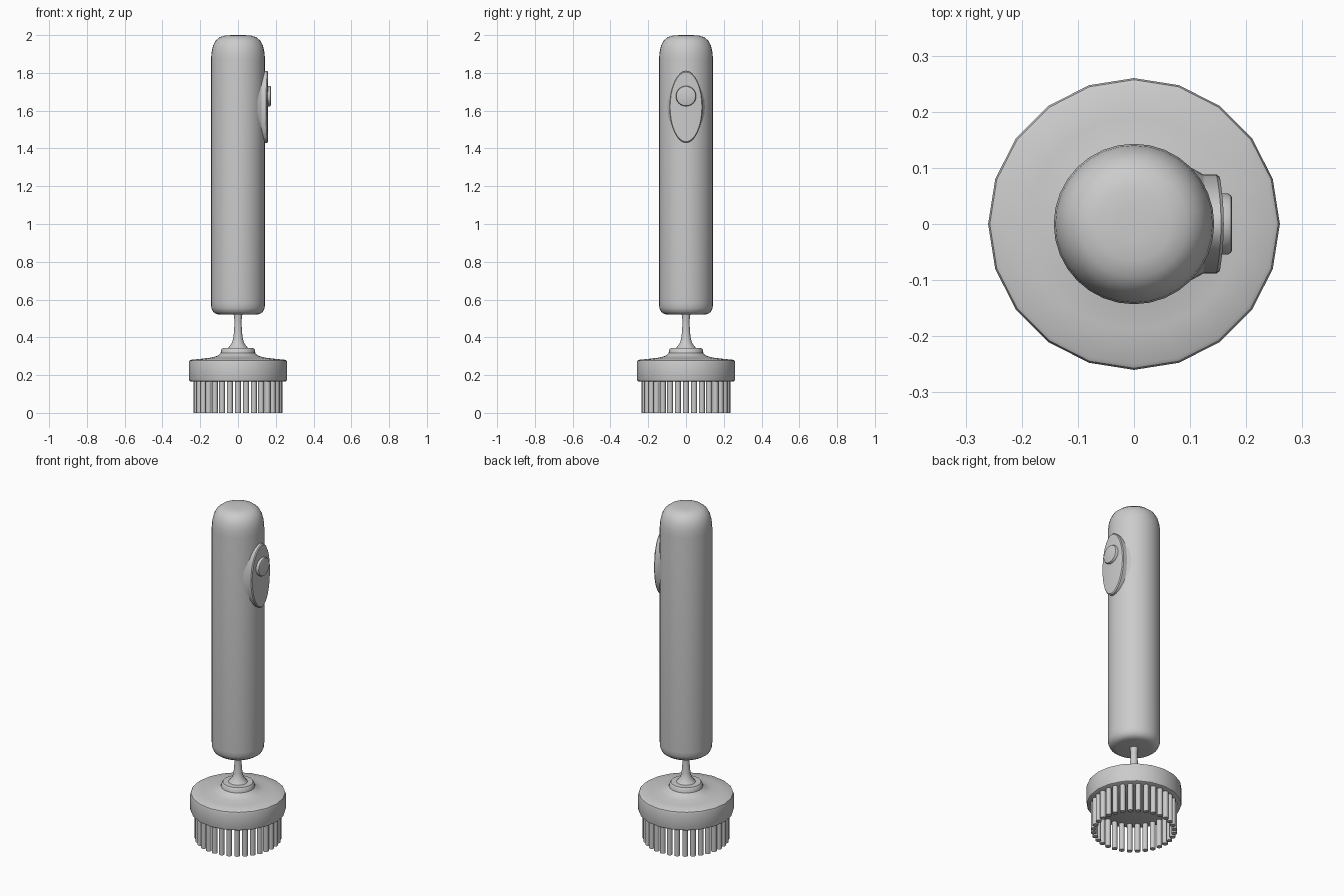
import bpy, bmesh
from math import cos, sin, pi, radians

if "Cube" in bpy.data.objects:
    bpy.data.objects.remove(bpy.data.objects["Cube"])


def finish(name, bm):
    bmesh.ops.recalc_face_normals(bm, faces=bm.faces)
    me = bpy.data.meshes.new(name)
    bm.to_mesh(me)
    bm.free()
    me.shade_smooth()
    me.set_sharp_from_angle(angle=radians(35))
    ob = bpy.data.objects.new(name, me)
    bpy.context.collection.objects.link(ob)
    return ob


def loft(bm, rings):
    """Bridge equal-sized rings of points and cap both ends."""
    rows = [[bm.verts.new(p) for p in ring] for ring in rings]
    n = len(rows[0])
    for a, b in zip(rows, rows[1:]):
        for i in range(n):
            j = (i + 1) % n
            bm.faces.new((a[i], a[j], b[j], b[i]))
    bm.faces.new(rows[0])
    bm.faces.new(rows[-1])


def lathe(name, profile, n):
    bm = bmesh.new()
    loft(bm, [[(r * cos(2 * pi * i / n), r * sin(2 * pi * i / n), z)
               for i in range(n)] for r, z in profile])
    return finish(name, bm)


def side_oval(name, sections, zc, bend, n=32):
    """Ovals stacked along +x (x, half width, half height), bent round the handle."""
    bm = bmesh.new()
    rings = []
    for x, hy, hz in sections:
        ring = []
        for i in range(n):
            a = 2 * pi * i / n
            y = hy * cos(a)
            ring.append((x - bend * y * y, y, zc + hz * sin(a)))
        rings.append(ring)
    loft(bm, rings)
    # fill caps as strips so the bend stays smooth
    for cap in [f for f in bm.faces if len(f.verts) == n]:
        vs = list(cap.verts)
        bm.faces.remove(cap)
        top = max(range(n), key=lambda k: vs[k].co.y)
        vs = vs[top:] + vs[:top]
        bm.faces.new((vs[0], vs[1], vs[-1]))
        for k in range(1, n // 2 - 1):
            bm.faces.new((vs[k], vs[k + 1], vs[n - k - 1], vs[n - k]))
        bm.faces.new((vs[n // 2 - 1], vs[n // 2], vs[n // 2 + 1]))
    return finish(name, bm)


# Handle with rounded ends
lathe("handle", [(0.095, 0.52), (0.115, 0.523), (0.132, 0.535), (0.141, 0.555),
                 (0.143, 0.58), (0.143, 1.87), (0.140, 1.91), (0.132, 1.945),
                 (0.117, 1.972), (0.095, 1.99), (0.065, 1.998), (0.03, 2.0)], 32)

# Thin flared shaft
lathe("shaft", [(0.06, 0.335), (0.045, 0.352), (0.031, 0.372), (0.024, 0.40),
                (0.020, 0.45), (0.019, 0.49), (0.024, 0.53)], 20)

# Brush head with sloping top and collar
lathe("brush_head", [(0.25, 0.165), (0.257, 0.169), (0.26, 0.178), (0.26, 0.268),
                     (0.257, 0.277), (0.25, 0.281), (0.19, 0.287), (0.14, 0.293),
                     (0.108, 0.302), (0.092, 0.316), (0.089, 0.334), (0.082, 0.343),
                     (0.07, 0.344)], 20)

# Ring of bristles
bm = bmesh.new()
COUNT, SIDES = 32, 12
for k in range(COUNT):
    t = 2 * pi * k / COUNT
    cx, cy = 0.22 * cos(t), 0.22 * sin(t)
    loft(bm, [[(cx + 0.0155 * cos(2 * pi * i / SIDES),
                cy + 0.0155 * sin(2 * pi * i / SIDES), z)
               for i in range(SIDES)] for z in (0, 0.175)])
finish("bristles", bm)

# Raised base, oval switch plate and round button on the +x side
side_oval("switch_base", [(0.08, 0.112, 0.23), (0.128, 0.086, 0.184)], 1.62, 0)
side_oval("switch_plate", [(0.130, 0.088, 0.190), (0.155, 0.088, 0.190),
                           (0.160, 0.084, 0.184)], 1.62, 1.0)
side_oval("switch_button", [(0.150, 0.054, 0.054), (0.168, 0.054, 0.054),
                            (0.173, 0.051, 0.051), (0.175, 0.046, 0.046)], 1.677, 0)
